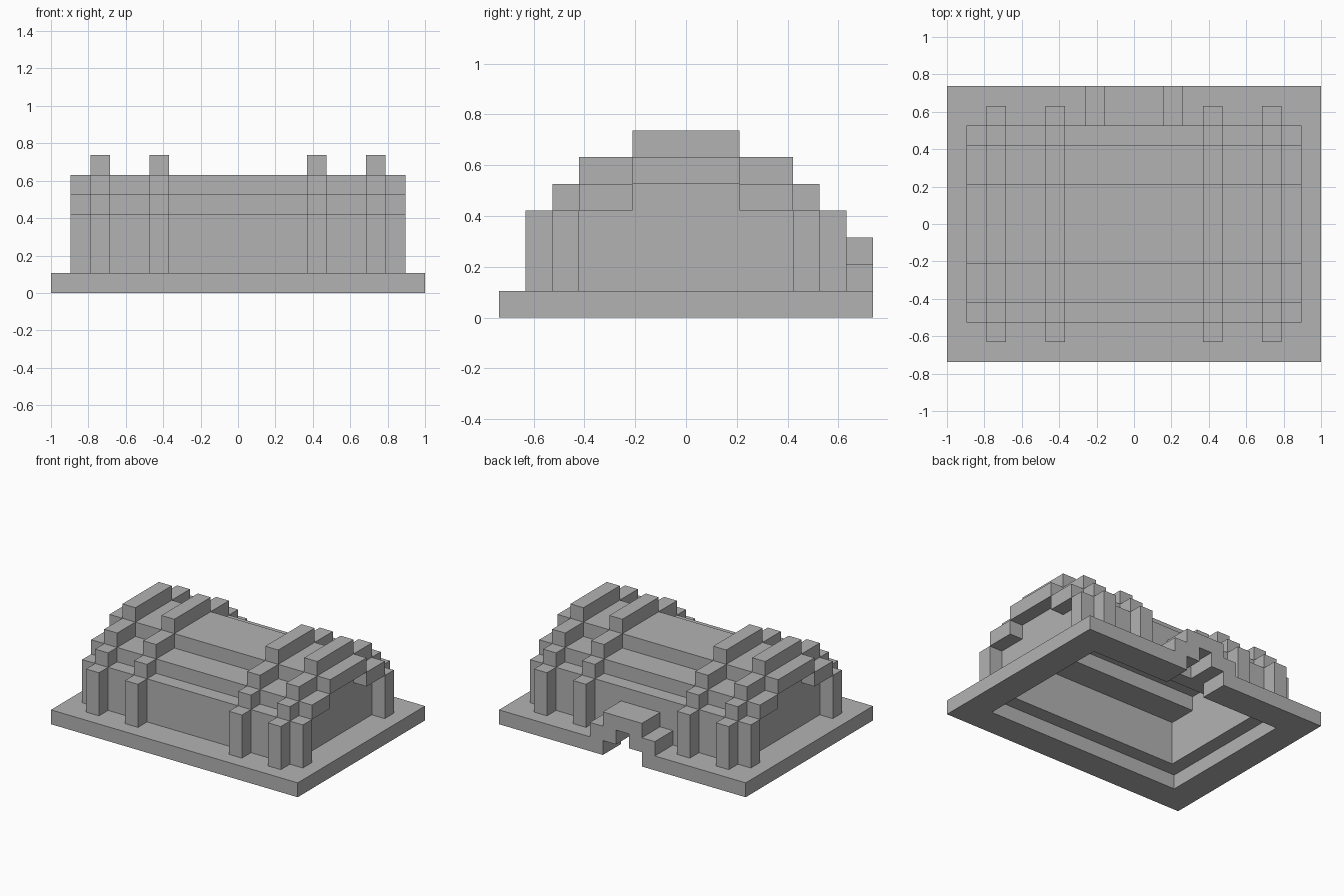
import bpy
import bmesh

cube = bpy.data.objects.get("Cube")
if cube:
    bpy.data.objects.remove(cube, do_unlink=True)

U = 2 / 19  # one block of the building grid

stone = bpy.data.materials.new("plain grey")
stone.use_nodes = True
GREY = (0.45, 0.45, 0.45, 1)
stone.diffuse_color = GREY
stone.node_tree.nodes["Principled BSDF"].inputs["Base Color"].default_value = GREY


def finish(name, bm):
    bmesh.ops.recalc_face_normals(bm, faces=bm.faces)
    mesh = bpy.data.meshes.new(name)
    bm.to_mesh(mesh)
    bm.free()
    mesh.materials.append(stone)
    obj = bpy.data.objects.new(name, mesh)
    bpy.context.collection.objects.link(obj)


def add_box(bm, x, y, z):
    """Add a box spanning three (low, high) ranges in blocks."""
    for v in bmesh.ops.create_cube(bm, size=1)["verts"]:
        v.co = [(lo + hi) / 2 + c * (hi - lo)
                for c, (lo, hi) in zip(v.co, (x, y, z))]
        v.co *= U


def mirrored(span):
    return [span, (-span[1], -span[0])]


def stepped_vault(name, x, offset):
    """Stepped arch along x; offset pushes it one block out from the hall."""
    bm = bmesh.new()
    wall = 4 + offset
    for y in mirrored((wall, wall + 1)):
        add_box(bm, x, y, (1, 4))
    if offset:
        for y in mirrored((4, 5)):
            add_box(bm, x, y, (4, 5))
    for y in mirrored((2, 4)):
        add_box(bm, x, y, (4 + offset, 5 + offset))
    add_box(bm, x, (-2, 2), (5 + offset, 6 + offset))
    finish(name, bm)


# Base frame, open in the middle and notched through at the back entrance
bm = bmesh.new()
half = [(1.5, 7), (9.5, 7), (9.5, -7), (0, -7), (0, -5), (7.5, -5), (7.5, 5), (1.5, 5)]
for side in (1, -1):
    face = bm.faces.new([bm.verts.new((side * x * U, y * U, 0)) for x, y in half])
    new = bmesh.ops.extrude_face_region(bm, geom=[face])["geom"]
    bmesh.ops.translate(bm, vec=(0, 0, U),
                        verts=[v for v in new if isinstance(v, bmesh.types.BMVert)])
# Weld the two halves and drop the inner seam
bmesh.ops.remove_doubles(bm, verts=bm.verts, dist=0.001)
seam = [f for f in bm.faces if all(abs(v.co.x) < 0.001 for v in f.verts)]
bmesh.ops.delete(bm, geom=seam, context="FACES_ONLY")
finish("base_frame", bm)

# Hall shell and its outer ribs
stepped_vault("hall_shell", (-8.5, 8.5), 0)
for inner, label in ((3.5, "inner"), (6.5, "outer")):
    for span, side in zip(mirrored((inner, inner + 1)), ("left", "right")):
        stepped_vault(f"{label}_rib_{side}", span, 1)

# Recessed end walls
for span, side in zip(mirrored((6.5, 7.5)), ("left", "right")):
    bm = bmesh.new()
    add_box(bm, span, (-4, 4), (1, 4))
    add_box(bm, span, (-2, 2), (4, 5))
    finish(f"end_wall_{side}", bm)

# Back entrance porch
bm = bmesh.new()
for span in mirrored((0.5, 2.5)):
    add_box(bm, span, (5, 7), (1, 2))
add_box(bm, (-1.5, 1.5), (5, 7), (2, 3))
finish("entrance_porch", bm)
